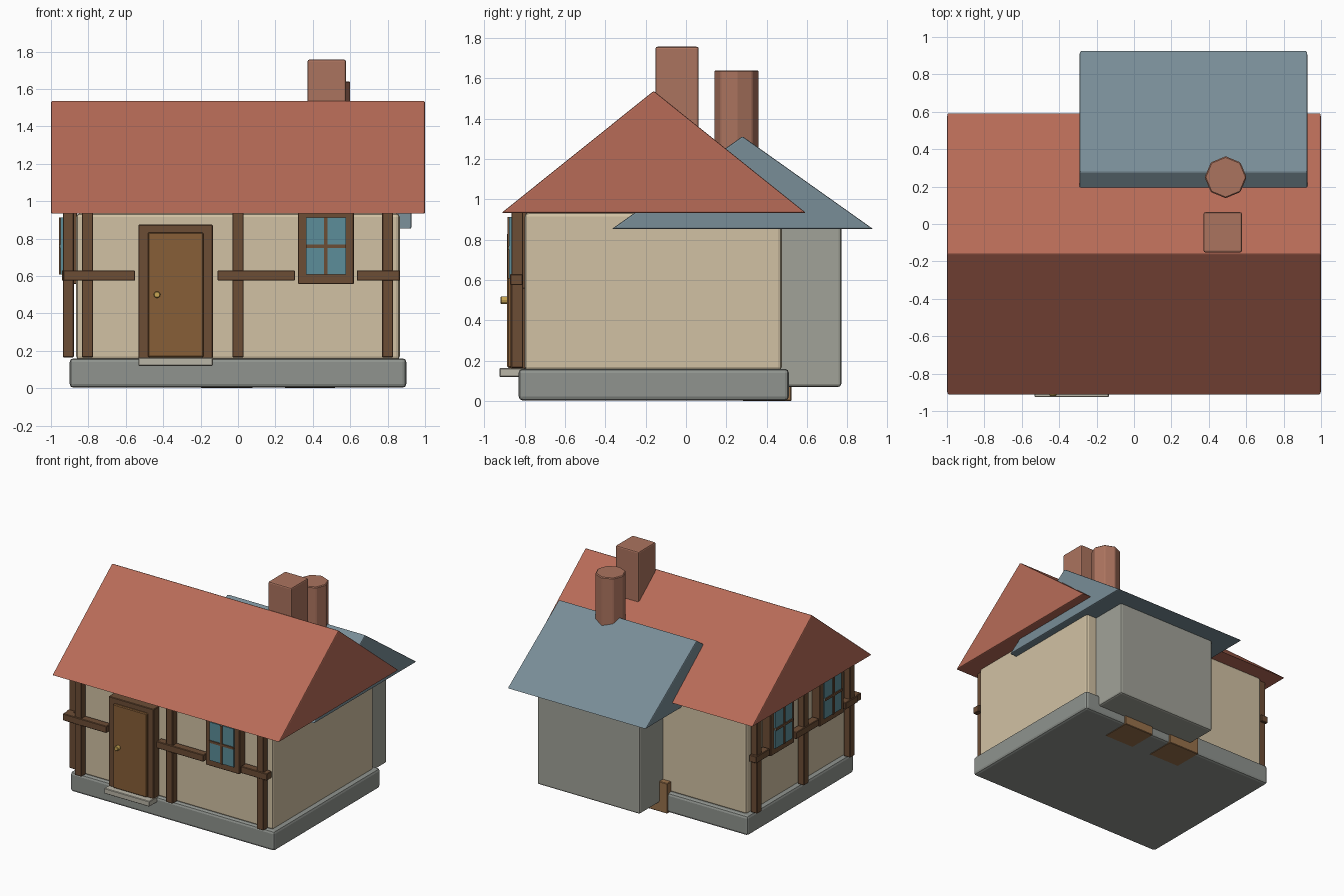
import bpy, bmesh, math
from mathutils import Matrix, Vector

if "Cube" in bpy.data.objects:
    bpy.data.objects.remove(bpy.data.objects["Cube"])


def material(name, r, g, b):
    m = bpy.data.materials.new(name)
    m.diffuse_color = tuple((c / 255) ** 2.2 for c in (r, g, b)) + (1,)
    m.use_nodes = True
    m.node_tree.nodes["Principled BSDF"].inputs["Base Color"].default_value = m.diffuse_color
    return m


PLASTER = material("plaster", 208, 192, 162)
RED = material("red_tile", 182, 107, 88)
BLUE = material("blue_slate", 120, 140, 150)
BRICK = material("brick", 170, 115, 95)
TIMBER = material("timber", 108, 78, 56)
DOOR = material("door_wood", 134, 95, 58)
GLASS = material("glass", 92, 140, 152)
STONE = material("stone", 142, 146, 141)
ANNEX = material("annex_plaster", 160, 161, 151)
STEP = material("step_stone", 184, 180, 166)
BRASS = material("brass", 200, 165, 85)
CRATE = material("crate_wood", 150, 112, 76)


def finish(name, bm, mat, bevel=0.0, segments=2):
    bmesh.ops.recalc_face_normals(bm, faces=bm.faces)
    mesh = bpy.data.meshes.new(name)
    bm.to_mesh(mesh)
    bm.free()
    mesh.materials.append(mat)
    ob = bpy.data.objects.new(name, mesh)
    bpy.context.collection.objects.link(ob)
    if bevel:
        mod = ob.modifiers.new("bevel", 'BEVEL')
        mod.width, mod.segments = bevel, segments
    return ob


def box(name, mat, x, y, z, bevel=0.004, segments=1):
    """Box given by its (min, max) ranges."""
    bm = bmesh.new()
    size = Matrix.Diagonal((x[1] - x[0], y[1] - y[0], z[1] - z[0], 1))
    centre = Vector((sum(x) / 2, sum(y) / 2, sum(z) / 2))
    bmesh.ops.create_cube(bm, size=1, matrix=Matrix.Translation(centre) @ size)
    return finish(name, bm, mat, bevel, segments)


def gable(name, mat, x, profile, bevel=0.008):
    """Solid gable roof: a (y, z) triangle extruded along x."""
    bm = bmesh.new()
    face = bm.faces.new([bm.verts.new((x[0], y, z)) for y, z in profile])
    ext = bmesh.ops.extrude_face_region(bm, geom=[face])
    bmesh.ops.translate(bm, vec=(x[1] - x[0], 0, 0),
                        verts=[v for v in ext["geom"] if isinstance(v, bmesh.types.BMVert)])
    return finish(name, bm, mat, bevel)


def cylinder(name, mat, radius, depth, sides, matrix, bevel):
    bm = bmesh.new()
    bmesh.ops.create_cone(bm, cap_ends=True, segments=sides, radius1=radius,
                          radius2=radius, depth=depth, matrix=matrix)
    return finish(name, bm, mat, bevel, 1)


def wall_box(side, name, mat, along, depth, z, bevel=0.004):
    """Box on the front or left wall; depth is distance out from that wall."""
    if side == "front":
        return box(name, mat, along, (-0.80 - depth[1], -0.80 - depth[0]), z, bevel)
    return box(name, mat, (-0.87 - depth[1], -0.87 - depth[0]), along, z, bevel)


def window(side, c):
    n = side + "_window"
    zc = 0.76
    wall_box(side, n + "_frame", TIMBER, (c - 0.15, c + 0.15), (-0.01, 0.066), (0.557, 0.95))
    wall_box(side, n + "_glass", GLASS, (c - 0.107, c + 0.107), (0.05, 0.078), (0.607, 0.912), 0)
    wall_box(side, n + "_mullion", TIMBER, (c - 0.009, c + 0.009), (0.06, 0.086), (0.607, 0.912), 0)
    wall_box(side, n + "_transom", TIMBER, (c - 0.107, c + 0.107), (0.06, 0.086), (zc - 0.009, zc + 0.009), 0)


# Foundation, main house and rear annex
box("foundation", STONE, (-0.9, 0.9), (-0.83, 0.51), (0.003, 0.16), 0.02, 2)
box("main_walls", PLASTER, (-0.865, 0.865), (-0.80, 0.475), (0.15, 0.935), 0.02, 2)
box("annex_walls", ANNEX, (-0.13, 0.775), (-0.21, 0.77), (0.07, 0.87), 0.015, 2)

# Roofs
gable("main_roof", RED, (-1.0, 1.0), [(-0.915, 0.933), (-0.16, 1.538), (0.595, 0.933)])
gable("annex_roof", BLUE, (-0.292, 0.927), [(-0.368, 0.853), (0.28, 1.313), (0.928, 0.853)])

# Chimneys
box("square_chimney", BRICK, (0.372, 0.577), (-0.152, 0.063), (1.2, 1.757), 0.01, 2)
cylinder("round_chimney", BRICK, 0.112, 0.54, 8, Matrix.Translation((0.49, 0.25, 1.37)), 0.006)

# Timber posts and rails on the front and left walls
rails = {"front": [(-0.935, -0.55), (-0.11, 0.305), (0.635, 0.865)],
         "left": [(0.29, 0.46), (-0.335, -0.045), (-0.82, -0.665)]}
posts = {"front": (-0.805, 0.0, 0.80), "left": (0.41, -0.18, -0.76)}
for side in ("front", "left"):
    for p in posts[side]:
        wall_box(side, side + "_post", TIMBER, (p - 0.03, p + 0.03), (0.008, 0.066), (0.165, 0.94))
    for r in rails[side]:
        wall_box(side, side + "_rail", TIMBER, r, (0.01, 0.072), (0.575, 0.63))

# Windows
window("front", 0.47)
for c in (0.12, -0.5):
    window("left", c)

# Door with knob and step
wall_box("front", "door_frame", TIMBER, (-0.533, -0.135), (-0.01, 0.07), (0.16, 0.875))
wall_box("front", "door", DOOR, (-0.482, -0.185), (0.05, 0.087), (0.165, 0.833), 0.006)
cylinder("door_knob", BRASS, 0.018, 0.04, 12,
         Matrix.Translation((-0.433, -0.90, 0.5)) @ Matrix.Rotation(math.pi / 2, 4, 'X'), 0.004)
box("door_step", STEP, (-0.533, -0.135), (-0.925, -0.80), (0.12, 0.163))

# Small crates tucked under the annex
for x in ((-0.2, 0.08), (0.25, 0.52)):
    box("crate", CRATE, x, (0.28, 0.522), (0.0, 0.24))
